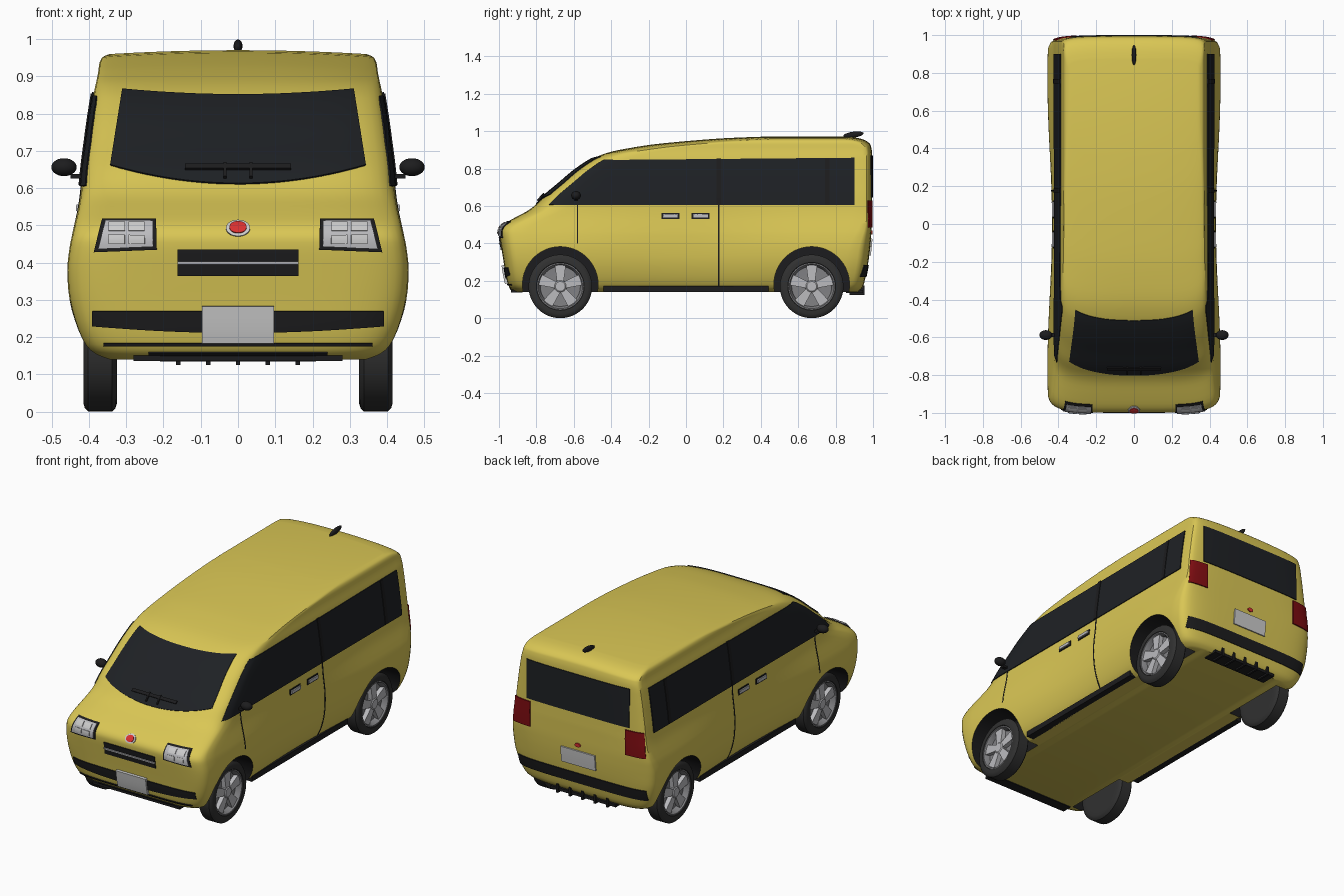
import bpy, bmesh, math
from mathutils import Vector, Matrix
from mathutils.bvhtree import BVHTree

if "Cube" in bpy.data.objects:
    bpy.data.objects.remove(bpy.data.objects["Cube"])


def mat(name, *rgb):
    m = bpy.data.materials.new(name)
    m.diffuse_color = (*rgb, 1)
    m.use_nodes = True
    m.node_tree.nodes["Principled BSDF"].inputs["Base Color"].default_value = m.diffuse_color
    return m


YELLOW = mat("yellow_paint", .70, .57, .09)
BLACK = mat("black_trim", .012, .012, .013)
GLASS = mat("dark_glass", .013, .015, .018)
RUBBER = mat("rubber", .03, .03, .03)
SILVER = mat("silver", .5, .5, .52)
DISH = mat("wheel_dish", .22, .22, .23)
PLATE = mat("plate_grey", .55, .55, .55)
LAMP = mat("lamp_white", .8, .8, .82)
RED = mat("tail_red", .22, .004, .006)
BADGE = mat("badge_red", .7, .03, .03)


def make(name, bm, *mats):
    bmesh.ops.remove_doubles(bm, verts=bm.verts, dist=1e-5)
    me = bpy.data.meshes.new(name)
    bm.to_mesh(me)
    ob = bpy.data.objects.new(name, me)
    bpy.context.collection.objects.link(ob)
    for m in mats:
        me.materials.append(m)
    return ob


def mirror(ob):
    ob.modifiers.new("mirror", 'MIRROR')
    return ob


def smooth(v, a, b):
    t = min(1, max(0, (v - a) / (b - a)))
    return t * t * (3 - 2 * t)


# Body: horizontal outlines, each row = height, front y, rear y, half width
ROWS = [(.14, -.91, .92, .36), (.165, -.945, .945, .40), (.22, -.962, .96, .43),
        (.30, -.975, .975, .452), (.38, -.988, .985, .458), (.44, -.997, .99, .452),
        (.475, -.995, .992, .445), (.505, -.97, .993, .438), (.54, -.91, .994, .43),
        (.575, -.845, .995, .424), (.61, -.80, .995, .42), (.66, -.752, .995, .415),
        (.72, -.68, .995, .407), (.78, -.61, .995, .399), (.83, -.54, .995, .391),
        (.86, -.485, .995, .386), (.89, -.40, .994, .38), (.915, -.27, .99, .376),
        (.932, -.15, .983, .374), (.95, .04, .96, .371), (.963, .22, .92, .363),
        (.970, .40, .87, .345)]
K, S = 14, 28


def spline_rows(rows, n):
    out, last = [], len(rows) - 1
    for i in range(last):
        p = [Vector(rows[min(last, max(0, i + k))]) for k in (-1, 0, 1, 2)]
        for t in (j / n for j in range(n)):
            out.append(p[1] + .5 * t * (p[2] - p[0] + t * (2 * p[0] - 5 * p[1] + 4 * p[2] - p[3]
                       + t * (3 * (p[1] - p[2]) + p[3] - p[0]))))
    return out + [Vector(rows[-1])]


def ring(z, yf, yb, w):
    k = smooth(z, .45, .6)
    n, df, db = 5 - k, min(.15 + .03 * k, .4 * (yb - yf)), .12 - .07 * smooth(z, .35, .55)
    arc = []
    for i in range(-K, K + 1):
        th = math.pi / 2 * (abs(i) / K) ** 1.5
        arc.append((math.copysign(w * math.sin(th) ** (2 / n), i),
                    1 - max(0, math.cos(th)) ** (2 / n)))
    side = [yf + df + (yb - db - yf - df) * j / S for j in range(1, S)]
    pts = [(x, yf + df * d) for x, d in arc] + [(w, y) for y in side]
    pts += [(x, yb - db * d) for x, d in reversed(arc)] + [(-w, y) for y in reversed(side)]
    out = []
    for x, y in pts:
        waist = .055 * (1 - smooth(z, .35, .65)) * (1 + math.cos(math.pi * min(1, abs(y) / .75))) / 2
        out.append((x * (1 - waist), y, z - .012 * smooth(z, .86, .95) * (x / .37) ** 2))
    return out


bm = bmesh.new()
rings = [[bm.verts.new(p) for p in ring(*r)] for r in spline_rows(ROWS, 3)]
for a, b in zip(rings, rings[1:]):
    for i in range(len(a)):
        j = (i + 1) % len(a)
        bm.faces.new((a[i], a[j], b[j], b[i]))
B = 2 * K + S
for r in (rings[0], rings[-1]):
    for f in range(1, 2 * K - 1):
        bm.faces.new((r[f], r[f + 1], r[B + 2 * K - f - 1], r[B + 2 * K - f]))
    bm.faces.new(r[2 * K - 1:B + 2])
    bm.faces.new(r[B + 2 * K - 1:] + r[:2])
bmesh.ops.recalc_face_normals(bm, faces=bm.faces)
tree = BVHTree.FromBMesh(bm)
body = make("body", bm, YELLOW, BLACK)

# Wheel arches cut out of the body, with the first solver that gives a sound result
bpy.context.view_layer.objects.active = body
for y in (-.672, .672):
    for s in (-1, 1):
        bm = bmesh.new()
        bmesh.ops.create_cone(bm, cap_ends=True, segments=64, radius1=.202, radius2=.202, depth=.32,
                              matrix=Matrix.Translation((s * .45, y, .1803)) @ Matrix.Rotation(math.pi / 2, 4, 'Y'))
        bmesh.ops.recalc_face_normals(bm, faces=bm.faces)
        for f in bm.faces:
            f.material_index = 1
        cut = make("arch_cutter", bm, YELLOW, BLACK)
        cut.hide_render = True
        for solver in ('MANIFOLD', 'FLOAT', 'EXACT'):
            mod = body.modifiers.new("arch", 'BOOLEAN')
            mod.object, mod.operation, mod.solver = cut, 'DIFFERENCE', solver
            bpy.context.view_layer.update()
            got = body.evaluated_get(bpy.context.evaluated_depsgraph_get()).data
            if len(got.polygons) > 3000 and len(got.vertices) != len(body.data.vertices):
                bpy.ops.object.modifier_apply(modifier=mod.name)
                break
            body.modifiers.remove(mod)
        bpy.data.objects.remove(cut)


# Panels that hug the body: a grid projected on it, with a skirt round the rim
def patch(name, face, P, m, off=.005, nu=12, nv=6, both=False):
    bm, grid = bmesh.new(), []
    for i in range(nu + 3):
        col = []
        for j in range(nv + 3):
            rim = i in (0, nu + 2) or j in (0, nv + 2)
            a, b = P(min(1, max(0, (i - 1) / nu)), min(1, max(0, (j - 1) / nv)))
            o, d = {'front': ((a, -2, b), (0, 1, 0)), 'rear': ((a, 2, b), (0, -1, 0)),
                    'side': ((2, a, b), (-1, 0, 0))}[face]
            loc, nor = tree.ray_cast(Vector(o), Vector(d))[:2]
            if loc is None:
                loc, nor = tree.find_nearest(Vector(o) + 1.2 * Vector(d))[:2]
            col.append(bm.verts.new(loc + nor * (-.004 if rim else off)))
        grid.append(col)
    for i in range(nu + 2):
        for j in range(nv + 2):
            if not (i in (0, nu + 1) and j in (0, nv + 1)):
                q = [grid[i][j], grid[i + 1][j], grid[i + 1][j + 1], grid[i][j + 1]]
                bm.faces.new(q[::-1] if face == 'rear' else q)
    ob = make(name, bm, m)
    return mirror(ob) if both else ob


def quad(bl, br, tr, tl):
    bl, br, tr, tl = map(Vector, (bl, br, tr, tl))
    return lambda u, v: bl.lerp(br, u).lerp(tl.lerp(tr, u), v)


def rect(a0, b0, a1, b1):
    return quad((a0, b0), (a1, b0), (a1, b1), (a0, b1))


def oval(b, ra, rb):
    def P(u, v):
        u, v = 2 * u - 1, 2 * v - 1
        return ra * u * math.sqrt(1 - v * v / 2), b + rb * v * math.sqrt(1 - u * u / 2)
    return P


# Glass
def windscreen(u, v):
    u = 2 * u - 1
    return (.342 - .032 * v) * u, .61 + .238 * v + (.05 - .035 * v) * u * u


def side_glass(u, v):
    z = .605 + v * (.24 + .012 * u)
    i = next(k for k in range(len(ROWS) - 1) if ROWS[k + 1][0] > z)
    a, b = ROWS[i], ROWS[i + 1]
    y0 = a[1] + (b[1] - a[1]) * (z - a[0]) / (b[0] - a[0]) + .075
    return y0 + (.90 - y0) * u, z


patch("windscreen", 'front', windscreen, GLASS, nu=28, nv=14)
patch("side_window", 'side', side_glass, GLASS, nu=48, nv=12, both=True)
patch("rear_window", 'rear', rect(-.33, .645, .33, .87), GLASS, nu=24)
for y in (.175, .755):
    patch("window_pillar", 'side', rect(y - .012, .607, y + .012, .853), BLACK, .008, 2, 8, True)
patch("wiper_bar", 'front', rect(-.142, .645, .142, .657), BLACK, .012, 12, 2)
patch("wiper_arm", 'front', rect(.031, .622, .039, .66), BLACK, .014, 2, 3, True)

# Front lamps, grilles, plate
patch("headlight_frame", 'front', quad((.218, .435), (.386, .428), (.364, .514), (.22, .514)), BLACK, both=True)
patch("headlight", 'front', quad((.228, .443), (.374, .437), (.355, .506), (.228, .506)), SILVER, .009, both=True)
for a in (.25, .303):
    for b in (.451, .48):
        patch("headlight_lens", 'front', rect(a, b, a + .043, b + .02), LAMP, .013, 4, 3, True)
patch("upper_grille", 'front', rect(-.163, .365, .163, .435), BLACK, nu=20)
patch("grille_bar", 'front', rect(-.163, .396, .163, .404), SILVER, .01, 20, 2)
patch("lower_grille", 'front', lambda u, v: ((2 * u - 1) * .39, .212 + .018 * (2 * u - 1) ** 2 * (1 - v) + .058 * v), BLACK, nu=36)
patch("front_plate", 'front', rect(-.096, .187, .096, .284), PLATE, .014)
patch("bumper_line", 'front', rect(-.36, .177, .36, .184), BLACK, nu=30, nv=2)
patch("bumper_slot", 'front', rect(-.24, .148, .24, .16), BLACK, nu=20, nv=2)
patch("nose_badge_ring", 'front', oval(.49, .032, .02), LAMP, .006, 10, 10)
patch("nose_badge", 'front', oval(.49, .023, .014), BADGE, .010, 10, 10)

# Rear lamps, plate, bumper
patch("tail_light", 'rear', quad((.305, .485), (.425, .485), (.41, .63), (.305, .63)), RED, .007, both=True)
patch("rear_plate", 'rear', rect(-.11, .335, .11, .425), PLATE, .008)
patch("rear_badge", 'rear', oval(.458, .018, .011), BADGE, .006, 8, 8)
patch("rear_bumper_strip", 'rear', rect(-.41, .222, .41, .285), BLACK, nu=36)

# Door seams and handles
patch("sliding_door_seam", 'side', rect(.172, .17, .179, .605), BLACK, .002, 1, 24, True)
patch("front_door_seam", 'side', rect(-.583, .40, -.577, .605), BLACK, .002, 1, 12, True)
for y in (-.13, .03):
    patch("handle_recess", 'side', rect(y, .53, y + .095, .562), BLACK, .004, both=True)
    patch("door_handle", 'side', rect(y + .007, .537, y + .088, .555), SILVER, .012, both=True)


def box(name, c, size, m, both=False):
    bm = bmesh.new()
    bmesh.ops.create_cube(bm, size=1, matrix=Matrix.Translation(c) @ Matrix.Diagonal((*size, 1)))
    ob = make(name, bm, m)
    return mirror(ob) if both else ob


def ball(name, c, radii, m, tilt=0, both=False):
    bm = bmesh.new()
    bmesh.ops.create_uvsphere(bm, u_segments=24, v_segments=14, radius=1, matrix=Matrix.Translation(c)
                              @ Matrix.Rotation(tilt, 4, 'X') @ Matrix.Diagonal((*radii, 1)))
    ob = make(name, bm, m)
    return mirror(ob) if both else ob


# Sills, splitter, diffuser, mirrors, aerial
box("sill", (.375, 0, .156), (.045, .88, .032), BLACK, True)
box("front_splitter", (0, -.905, .143), (.56, .06, .014), BLACK)
box("diffuser", (0, .90, .142), (.42, .09, .016), BLACK)
for i in range(5):
    box("diffuser_fin", (-.16 + .08 * i, .915, .15), (.012, .08, .05), BLACK)
ball("door_mirror", (.467, -.588, .656), (.034, .026, .024), BLACK, 0, True)
box("mirror_arm", (.425, -.588, .632), (.05, .022, .012), BLACK, True)
ball("roof_aerial", (0, .895, .981), (.012, .055, .016), BLACK, math.radians(8))


# Wheels
def lathe(bm, prof, seg=48):
    cols = [[bm.verts.new((x, r * math.cos(a), r * math.sin(a))) for x, r in prof]
            for a in (2 * math.pi * i / seg for i in range(seg))]
    for i in range(seg):
        a, b = cols[i], cols[(i + 1) % seg]
        for j in range(len(prof) - 1):
            bm.faces.new((a[j], a[j + 1], b[j + 1], b[j]))
    bmesh.ops.remove_doubles(bm, verts=bm.verts, dist=1e-5)
    bmesh.ops.recalc_face_normals(bm, faces=bm.faces)
    return bm


tyre = make("tyre", lathe(bmesh.new(), [(-.04, 0), (-.045, .12), (-.045, .148), (-.041, .161), (-.032, .17), (.032, .17),
                                        (.041, .161), (.045, .148), (.045, .128), (.038, .122), (.005, .118), (.005, 0)]), RUBBER)
rim = make("wheel_rim", lathe(bmesh.new(), [(.008, 0), (.01, .107), (.034, .114), (.042, .119), (.042, .127), (.036, .129), (.006, .12), (.006, 0)]), DISH)
bm = lathe(bmesh.new(), [(.01, .036), (.034, .034), (.04, .026), (.04, 0)], 24)
for k in range(5):
    geo = bmesh.ops.create_cube(bm, size=1)["verts"]
    for v in geo:
        out = v.co.z > 0
        v.co = ((.034 if out else .036) if v.co.x > 0 else .009,
                math.copysign(.03 if out else .017, v.co.y), .116 if out else .02)
    bmesh.ops.rotate(bm, verts=geo, matrix=Matrix.Rotation(2 * math.pi * k / 5, 3, 'X'))
spokes = make("wheel_spokes", bm, SILVER)
for part in (tyre, rim, spokes):
    for y in (-.672, .672):
        for s in (1, -1):
            ob = part if (y < 0 and s > 0) else part.copy()
            if ob is not part:
                bpy.context.collection.objects.link(ob)
            ob.location = (s * .37, y, .17)
            ob.rotation_euler.z = 0 if s > 0 else math.pi

# Smooth shading with sharp edges kept
for ob in bpy.context.collection.objects:
    ob.select_set(True)
bpy.context.view_layer.objects.active = body
bpy.ops.object.shade_smooth_by_angle(angle=math.radians(35))
